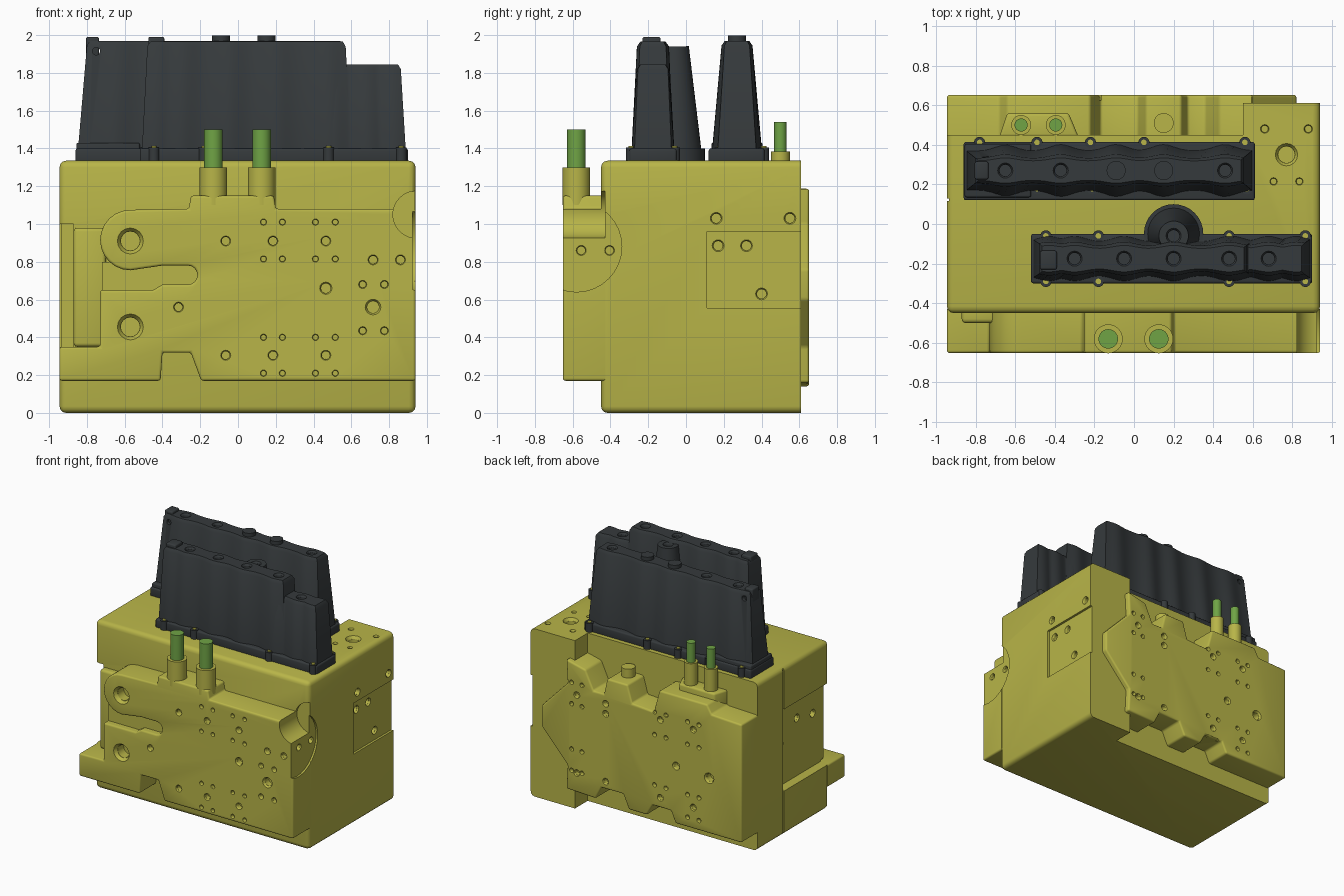
import bpy, bmesh, math
from mathutils import Vector, Matrix

if "Cube" in bpy.data.objects:
    bpy.data.objects.remove(bpy.data.objects["Cube"])


def material(name, rgb):
    m = bpy.data.materials.new(name)
    m.use_nodes = True
    m.diffuse_color = (*rgb, 1)
    m.node_tree.nodes["Principled BSDF"].inputs["Base Color"].default_value = (*rgb, 1)
    return m


YELLOW = material("yellow_metal", (0.48, 0.46, 0.065))
DARK = material("dark_casing", (0.036, 0.042, 0.045))
GREEN = material("green_rod", (0.16, 0.37, 0.06))
AXES = {"x": Vector((1, 0, 0)), "y": Vector((0, 1, 0)), "z": Vector((0, 0, 1))}


def finish(bm, name, mat):
    bmesh.ops.recalc_face_normals(bm, faces=bm.faces)
    me = bpy.data.meshes.new(name)
    bm.to_mesh(me)
    bm.free()
    ob = bpy.data.objects.new(name, me)
    bpy.context.collection.objects.link(ob)
    if mat:
        me.materials.append(mat)
    return ob


def activate(ob):
    bpy.ops.object.select_all(action="DESELECT")
    ob.select_set(True)
    bpy.context.view_layer.objects.active = ob


def smooth(ob):
    activate(ob)
    bpy.ops.object.shade_smooth_by_angle(angle=math.radians(35))


def loft(bm, rings):
    loops = [[bm.verts.new(p) for p in ring] for ring in rings]
    for a, b in zip(loops, loops[1:]):
        for i in range(len(a)):
            j = (i + 1) % len(a)
            bm.faces.new((a[i], a[j], b[j], b[i]))
    bm.faces.new(loops[0])
    bm.faces.new(loops[-1])


# Extrude an outline along y (outline in x, z) or z (outline in x, y)
def prism(name, pts, axis, lo, hi, mat=YELLOW, bevel=0, keep=None):
    bm = bmesh.new()
    place = (lambda p, d: (p[0], d, p[1])) if axis == "y" else (lambda p, d: (p[0], p[1], d))
    loft(bm, [[place(p, d) for p in pts] for d in (lo, hi)])
    bmesh.ops.recalc_face_normals(bm, faces=bm.faces)
    if bevel:
        edges = [e for e in bm.edges if e.calc_face_angle(0) > 0.6
                 and (not keep or keep((e.verts[0].co + e.verts[1].co) / 2))]
        bmesh.ops.bevel(bm, geom=edges, offset=bevel, segments=3, profile=0.5,
                        affect="EDGES", clamp_overlap=True)
    return finish(bm, name, mat)


def box(name, x, y, z, mat=YELLOW, bevel=0):
    pts = [(x[0], y[0]), (x[1], y[0]), (x[1], y[1]), (x[0], y[1])]
    return prism(name, pts, "z", z[0], z[1], mat, bevel)


# Add a cone or cylinder between two points
def rod(bm, start, end, r1, r2, sides=24):
    a, b = Vector(start), Vector(end)
    rot = (b - a).to_track_quat("Z", "Y").to_matrix().to_4x4()
    bmesh.ops.create_cone(bm, cap_ends=True, segments=sides, radius1=r1, radius2=r2,
                          depth=(b - a).length, matrix=Matrix.Translation((a + b) / 2) @ rot)


def cylinder(name, start, end, r1, r2=None, mat=YELLOW):
    bm = bmesh.new()
    rod(bm, start, end, r1, r1 if r2 is None else r2, 32)
    return finish(bm, name, mat)


def cut(target, cutter):
    cutter.hide_render = True
    activate(target)
    mod = target.modifiers.new("cut", "BOOLEAN")
    mod.operation, mod.solver, mod.object = "DIFFERENCE", "EXACT", cutter
    bpy.ops.object.modifier_apply(modifier=mod.name)
    bpy.data.objects.remove(cutter)


# Drill tapered holes; direction points into the surface
def drill(target, axis, sign, level, holes):
    bm = bmesh.new()
    d = AXES[axis] * sign
    for u, v, r in holes:
        p = Vector({"x": (level, u, v), "y": (u, level, v), "z": (u, v, level)}[axis])
        rod(bm, p - d * 0.01, p + d * r * 0.35, r * 1.05, r * 0.72, 16)
    cut(target, finish(bm, "drill", None))
    bm = bmesh.new()
    for u, v, r in holes:
        p = Vector({"x": (level, u, v), "y": (u, level, v), "z": (u, v, level)}[axis])
        rod(bm, p, p + d * r * 1.4, r * 0.7, r * 0.7, 16)
    cut(target, finish(bm, "drill", None))


def arc(cx, cz, r, a0, a1, n=12):
    angles = [math.radians(a0 + (a1 - a0) * i / n) for i in range(n + 1)]
    return [(cx + r * math.cos(a), cz + r * math.sin(a)) for a in angles]


def grid(xs, zs, r):
    return [(x, z, r) for x in xs for z in zs]


# Main block, with its deeper rear corner
body = prism("main_block", [(-.945, -.45), (.94, -.45), (.94, .61), (.55, .61), (.55, .45),
                            (-.945, .45)], "z", 0, 1.335, bevel=.035, keep=lambda c: c.y < .3)
cut(body, box("notch", (-1.1, -.87), (-.6, .12), (.35, 1.0), None))
cut(body, box("seam", (-1.1, -.935), (.115, .13), (-.1, 1.5), None))
cut(body, box("side_pocket", (.922, 1.1), (.11, .7), (.555, .96), None))

# Front plate with hooked slot on one end and a stepped lower edge
outline = [(-.945, .17), (-.41, .17), (-.4, .32), (-.25, .32), (-.195, .17), (.94, .17),
           (.94, 1.08), (.2, 1.08), (.19, 1.15), (-.25, 1.15), (-.26, 1.08)]
outline += arc(-.57, .915, .16, 90, 270) + [(-.4, .78)] + arc(-.265, .73, .05, 90, -90, 8)
outline += [(-.4, .68), (-.45, .65), (-.73, .65), (-.73, .35), (-.945, .35)]
front = prism("front_plate", outline, "y", -.652, -.43, bevel=.014, keep=lambda c: c.y < -.5)
for target in (body, front):
    cut(target, cylinder("round_pocket", (.925, -.58, .88), (1.1, -.58, .88), .24, mat=None))
    cut(target, cylinder("corner_groove", (.945, -.75, 1.05), (.945, -.43, 1.05), .125, mat=None))
box("slot_floor", (-.72, -.2), (-.6, -.4), (.64, .8))
box("end_filler", (-.87, -.7), (-.5, -.4), (.35, .98), bevel=.02)

small_xs, rows = (.135, .235, .41, .515), (1.01, .815, .4, .21)
drill(front, "y", 1, -.652, grid((-.57,), (.91, .455), .072)
      + grid((-.065, .185, .465), (.91, .305), .03) + grid(small_xs, rows, .02)
      + grid((.715, .86), (.81,), .03) + grid((.66, .775), (.68, .435), .025)
      + [(-.315, .56, .03), (.465, .66, .036), (.715, .56, .045)])

# Back plate with a pointed end, valleys and bumps
back = prism("back_plate", [(.6, 1.19), (.43, 1.15), (.36, 1.0), (.27, 1.0), (.24, 1.13),
                            (.06, 1.13), (.02, .99), (-.17, .98), (-.22, 1.16), (-.64, 1.16),
                            (-.68, 1.09), (-.945, 1.08), (-.945, .14), (-.36, .14), (-.32, .23),
                            (-.16, .23), (-.11, .14), (.05, .14), (.1, .25), (.29, .25),
                            (.34, .15), (.6, .16), (.59, .35), (.82, .6), (.82, .76),
                            (.59, 1.0)], "y", .43, .652, bevel=.014, keep=lambda c: c.y > .5)
drill(back, "y", -1, .652, grid((.46, .55), (1.02, .85, .49, .32), .021)
      + grid((-.18, -.28, -.47, -.57), (.98, .8, .4, .22), .021)
      + grid((.505, .25, -.23, -.52), (.93, .31), .03)
      + [(-.66, .58, .045), (-.37, .6, .035), (.25, .85, .03)])
prism("rod_shelf", [(-.68, .44), (-.28, .44), (-.33, .56), (-.64, .56)], "z", 1.0, 1.21, bevel=.015)
cylinder("rear_boss", (.15, .51, 1.0), (.15, .51, 1.2), .05)

# Holes on the sides and top of the main block
drill(body, "x", -1, .94, [(.16, 1.03, .035), (.55, 1.03, .035)])
drill(body, "x", -1, .922, [(.17, .885, .035), (.32, .885, .035), (.4, .63, .035)])
drill(body, "x", -1, .925, [(-.405, .86, .03)])
drill(front, "x", -1, .925, [(-.555, .86, .03)])
drill(body, "x", 1, -.87, [(-.15, .81, .035), (-.35, .77, .035), (.05, .67, .035)])
drill(body, "z", -1, 1.335, [(.77, .35, .06)] + grid((.66, .88), (.48,), .025)
      + grid((.705, .835), (.215,), .022))

# Collars and green rods
for side, x in (("right", -.13), ("left", .125)):
    cylinder("front_collar_" + side, (x, -.58, 1.1), (x, -.58, 1.3), .073)
    cylinder("front_rod_" + side, (x, -.58, 1.29), (x, -.58, 1.5), .049, mat=GREEN)
for side, x in (("right", -.57), ("left", -.395)):
    cylinder("rear_collar_" + side, (x, .5, 1.15), (x, .5, 1.385), .05)
    cylinder("rear_rod_" + side, (x, .5, 1.38), (x, .5, 1.54), .033, mat=GREEN)


# Tapered casing with a lobe around each socket
def casing(name, bottom, top, yc, widths, height, lobes, sockets):
    def ring(x0, x1, w, z):
        def half(x):
            return w * (.76 + .24 * max(math.exp(-((x - c) / .075) ** 2) for c in lobes))
        xs = [x0 + (x1 - x0) * i / 48 for i in range(49)]
        lower = [(x, yc - half(x), z) for x in xs]
        return lower + [(x, yc + half(x), z) for x in reversed(xs)]
    bm = bmesh.new()
    loft(bm, [ring(*bottom, widths[0], 1.36), ring(*top, widths[1], height - .025),
              ring(top[0] + .015, top[1] - .015, widths[1] - .018, height)])
    ob = finish(bm, name, DARK)
    drill(ob, "z", -1, height, [(x, yc, .042) for x in sockets])
    return ob


# Flange under a casing, with tabs and yellow bolts
def flange(name, x, y, bolts):
    box(name, x, y, (1.32, 1.4), DARK, .012)
    for i, (bx, by) in enumerate(bolts):
        cylinder(f"{name}_tab_{i}", (bx, by, 1.33), (bx, by, 1.405), .028, mat=DARK)
        cylinder(f"{name}_bolt_{i}", (bx, by, 1.39), (bx, by, 1.412), .014)


rear_lobes = (-.65, -.37, -.09, .15, .46)
rear = casing("rear_casing", (-.85, .6), (-.8, .555), .27, (.135, .082), 1.97,
              rear_lobes, (-.65, -.37, .46))
cut(rear, cylinder("cross_hole", (-.75, 0, 1.915), (-.75, .6, 1.915), .02, mat=None))
box("rear_casing_end_post", (-.805, -.735), (.225, .315), (1.88, 1.99), DARK, .01)
box("rear_casing_end_foot", (-.855, -.52), (.135, .405), (1.35, 1.43), DARK, .01)
for i, x in enumerate((-.09, .15)):
    cylinder(f"rear_casing_cap_{i}", (x, .27, 1.93), (x, .27, 1.998), .048, mat=DARK)
flange("rear_flange", (-.86, .61), (.12, .415),
       [(x, .412) for x in (-.78, -.49, -.22, .05, .56)]
       + [(x, .178) for x in (-.49, -.21, .08, .57)])

front_lobes = (-.43, -.3, -.05, .2, .48)
casing("front_casing", (-.51, .6), (-.48, .57), -.175, (.115, .085), 1.965,
       front_lobes, (-.3, -.05, .2, .48))
casing("front_casing_low_end", (.5, .89), (.5, .862), -.175, (.115, .085), 1.845,
       (.5, .68, .82), (.68,))
box("front_casing_end_post", (-.475, -.39), (-.23, -.135), (1.86, 1.99), DARK, .01)
column = cylinder("front_casing_column", (.2, -.05, 1.36), (.2, -.06, 1.94), .135, .075, DARK)
drill(column, "z", -1, 1.94, [(.2, -.06, .042)])
cylinder("front_flange_lobe", (.2, -.05, 1.32), (.2, -.05, 1.4), .15, mat=DARK)
flange("front_flange", (-.52, .9), (-.3, -.05),
       [(x, y) for x in (-.445, -.18, .48, .865) for y in (-.29, -.06)])

for ob in list(bpy.context.collection.objects):
    if ob.type == "MESH":
        smooth(ob)
